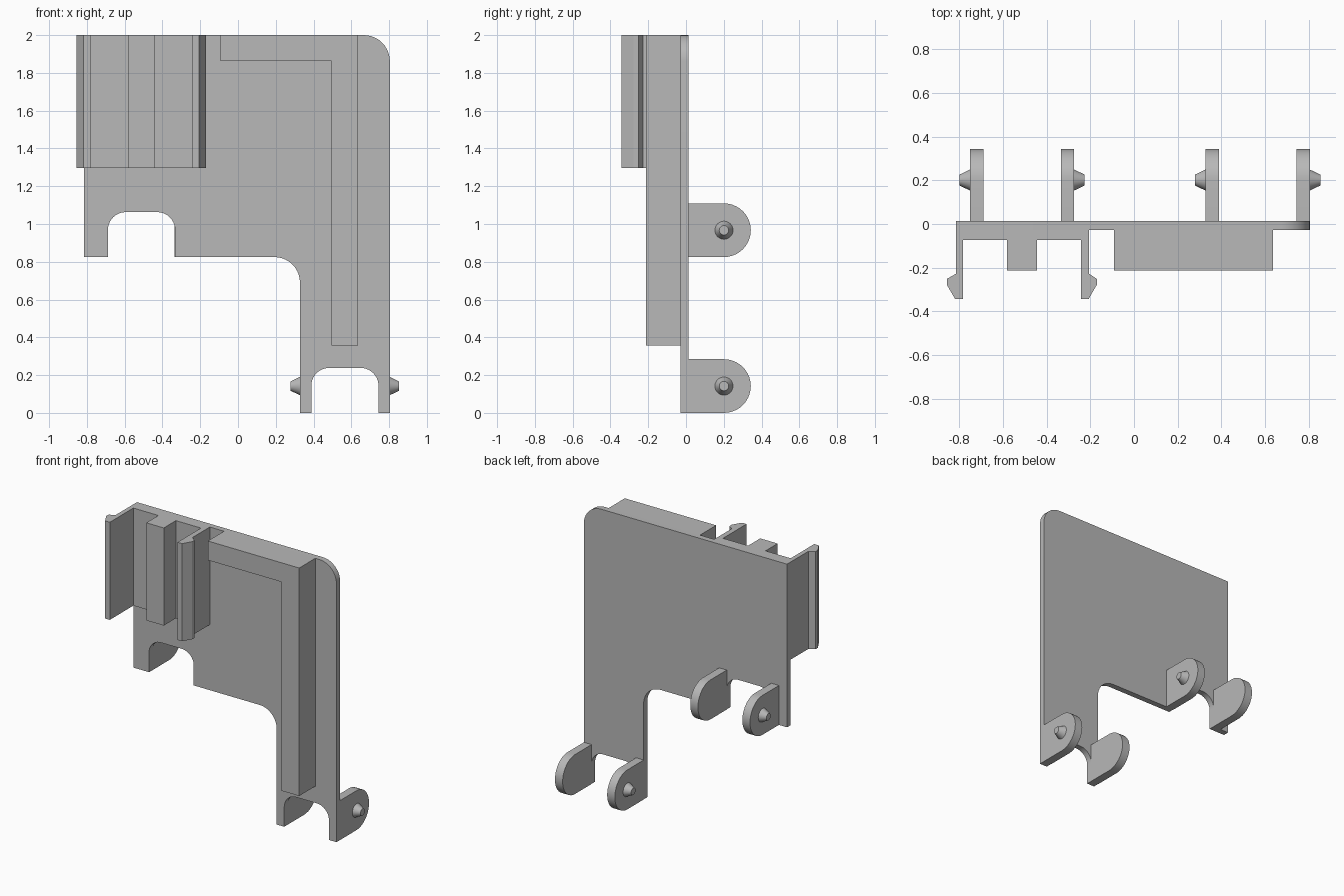
import bpy, bmesh, math
from mathutils import Vector, Matrix

cube = bpy.data.objects.get("Cube")
if cube:
    bpy.data.objects.remove(cube, do_unlink=True)

grey = bpy.data.materials.new("plain grey")
grey.use_nodes = True
grey.diffuse_color = (0.48, 0.48, 0.48, 1)
grey.node_tree.nodes["Principled BSDF"].inputs["Base Color"].default_value = (0.48, 0.48, 0.48, 1)


def finish(name, bm):
    """Turn a bmesh into a shaded object."""
    bmesh.ops.remove_doubles(bm, verts=bm.verts, dist=0.0002)
    bmesh.ops.recalc_face_normals(bm, faces=bm.faces)
    mesh = bpy.data.meshes.new(name)
    bm.to_mesh(mesh)
    bm.free()
    mesh.materials.append(grey)
    obj = bpy.data.objects.new(name, mesh)
    bpy.context.collection.objects.link(obj)
    bpy.ops.object.select_all(action='DESELECT')
    obj.select_set(True)
    bpy.context.view_layer.objects.active = obj
    bpy.ops.object.shade_smooth_by_angle(angle=math.radians(30))
    return obj


def outline(corners, steps=10):
    """Corners are (u, v) or (u, v, radius) for a rounded right angle."""
    pts = []
    for i, c in enumerate(corners):
        p = Vector(c[:2])
        if len(c) == 2:
            pts.append(p)
            continue
        r = c[2]
        a = (Vector(corners[i - 1][:2]) - p).normalized()
        b = (Vector(corners[(i + 1) % len(corners)][:2]) - p).normalized()
        centre = p + (a + b) * r
        for k in range(steps + 1):
            t = math.pi / 2 * k / steps
            pts.append(centre - (b * math.cos(t) + a * math.sin(t)) * r)
    return pts


def extrude(name, corners, axis, lo, hi):
    """Extrude a flat outline along one axis."""
    place = {'x': lambda u, v: (lo, u, v),
             'y': lambda u, v: (u, lo, v),
             'z': lambda u, v: (u, v, lo)}[axis]
    shift = Vector([hi - lo if axis == n else 0 for n in 'xyz'])
    bm = bmesh.new()
    face = bm.faces.new([bm.verts.new(place(*p)) for p in outline(corners)])
    top = bmesh.ops.extrude_face_region(bm, geom=[face], use_keep_orig=True)
    moved = [g for g in top['geom'] if isinstance(g, bmesh.types.BMVert)]
    bmesh.ops.translate(bm, verts=moved, vec=shift)
    return finish(name, bm)


FRONT, BACK = -0.028, 0.014
LEFT, RIGHT, LEDGE = -0.815, 0.804, 0.825

# Main plate with its two notches and rounded corners
extrude("plate", [
    (LEFT, 2), (LEFT, LEDGE), (-0.689, LEDGE), (-0.689, 1.063, 0.095),
    (-0.333, 1.063, 0.095), (-0.333, LEDGE), (0.328, LEDGE, 0.135), (0.328, 0),
    (0.388, 0), (0.388, 0.238, 0.095), (0.744, 0.238, 0.095), (0.744, 0),
    (RIGHT, 0), (RIGHT, 2, 0.138)], 'y', FRONT, BACK)

# L-shaped stiffening rib on the front
extrude("front_rib", [
    (-0.092, 2), (-0.092, 1.862), (0.496, 1.862), (0.496, 0.358),
    (0.636, 0.358), (0.636, 2)], 'y', -0.212, FRONT)

# Snap clip: base, middle rib and two hooked arms
extrude("snap_clip", [
    (LEFT, FRONT), (LEFT, -0.228), (-0.856, -0.251), (-0.856, -0.278),
    (-0.819, -0.342), (-0.782, -0.342), (-0.782, -0.074), (-0.582, -0.074),
    (-0.582, -0.212), (-0.443, -0.212), (-0.443, -0.074), (-0.243, -0.074),
    (-0.243, -0.342), (-0.207, -0.342), (-0.17, -0.278), (-0.17, -0.251),
    (-0.205, -0.228), (-0.205, FRONT)], 'z', 1.297, 2)

# Round-ended hinge ears on the back, each with a tapered pin facing outward
EAR_R, EAR_T, PIN_L = 0.142, 0.061, 0.048
ears = [("upper_right", -0.75, LEDGE, -1), ("upper_left", -0.335, LEDGE, 1),
        ("lower_right", 0.327, 0, -1), ("lower_left", 0.743, 0, 1)]
for name, x, z, side in ears:
    extrude(name + "_ear", [
        (BACK, z), (0.343, z, EAR_R), (0.343, z + 2 * EAR_R, EAR_R),
        (BACK, z + 2 * EAR_R)], 'x', x, x + EAR_T)
    bm = bmesh.new()
    bmesh.ops.create_cone(bm, cap_ends=True, segments=32,
                          radius1=0.048, radius2=0.025, depth=PIN_L)
    base = x + EAR_T if side > 0 else x
    bm.transform(Matrix.Translation((base + side * PIN_L / 2, 0.343 - EAR_R, z + EAR_R))
                 @ Matrix.Rotation(side * math.pi / 2, 4, 'Y'))
    finish(name + "_pin", bm)
